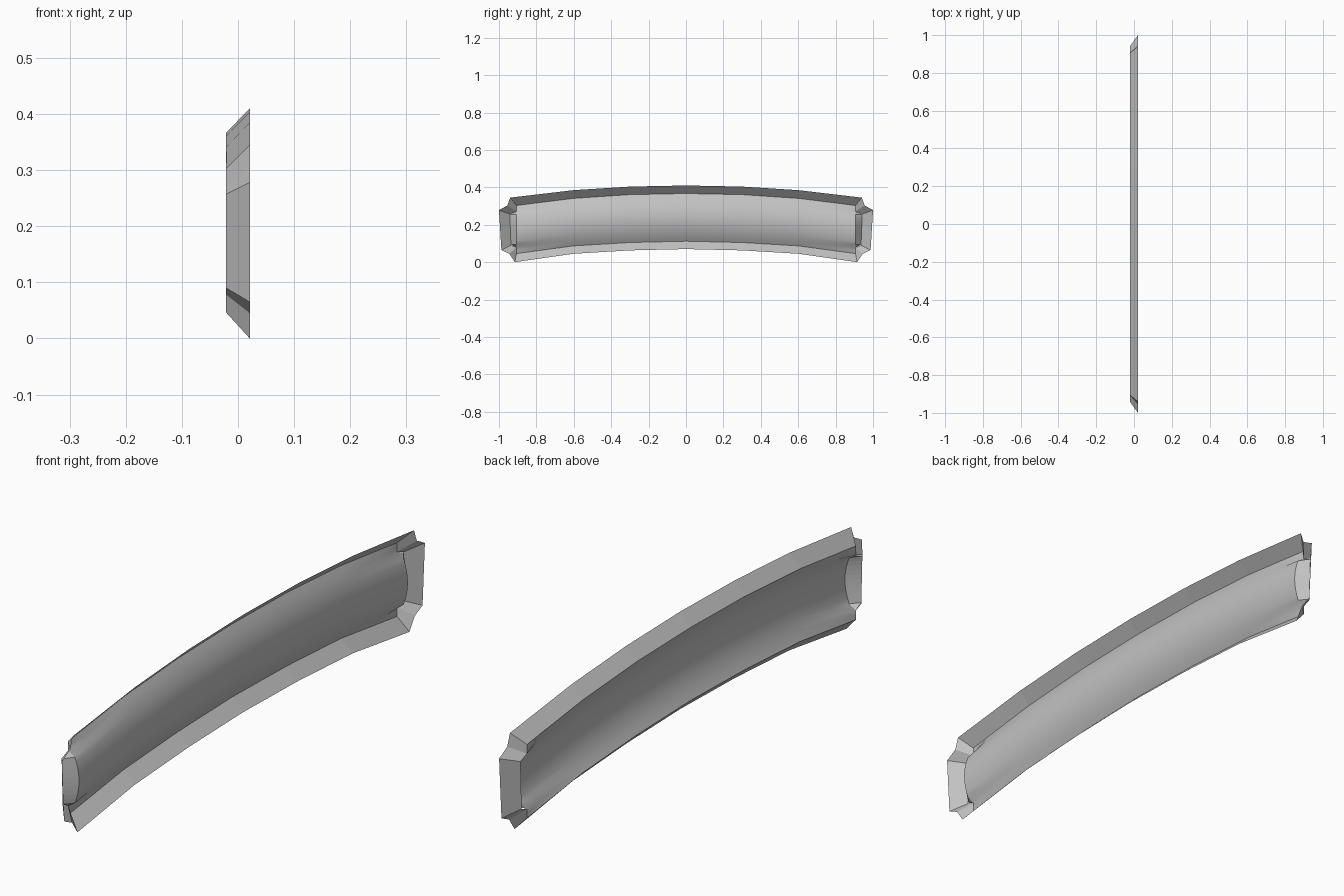
import bpy
import bmesh

cube = bpy.data.objects.get("Cube")
if cube:
    bpy.data.objects.remove(cube)

grey = bpy.data.materials.new("plain grey")
COLOUR = (0.54, 0.54, 0.54, 1)
grey.diffuse_color = COLOUR
grey.use_nodes = True
grey.node_tree.nodes["Principled BSDF"].inputs["Base Color"].default_value = COLOUR

BACK, FRONT = -0.021, 0.021
END = 0.906      # where the domed panel stops
NOTCH = 0.25     # share of the half height taken by a corner notch

# Panel sections: (y, bottom z, top z)
sections = [(0, .112, .367), (.3, .105, .361), (.6, .087, .341),
            (.83, .056, .313), (END, .046, .303)]
end_top, end_bottom = (.942, .257), (.936, .09)

# Half outlines (y, z), from the middle of the top round one end to the middle of the bottom
outer = [(0, .41), (.3, .404), (.6, .385), (.94, .345), (.955, .303), (1, .278),
         (.987, .065), (.945, .045), (.915, 0), (.6, .045), (.3, .063), (0, .07)]
inner = [(0, .367), (.3, .361), (.6, .341), (END, .303), (END, .271), end_top,
         end_bottom, (END, .078), (END, .046), (.6, .087), (.3, .105), (0, .112)]


def full_loop(half, x):
    """Mirror a half outline across y = 0 and place it at depth x."""
    return [(x, y, z) for y, z in half + [(-y, z) for y, z in reversed(half[1:-1])]]


def make_sheet(name, rows, smooth, closed=False):
    """Join rows of points into a sheet that faces the open side."""
    bm = bmesh.new()
    grid = [[bm.verts.new(p) for p in row] for row in rows]
    count = len(rows[0])
    for a, b in zip(grid, grid[1:]):
        for i in range(count if closed else count - 1):
            j = (i + 1) % count
            bm.faces.new((a[i], a[j], b[j], b[i]))
    bmesh.ops.remove_doubles(bm, verts=bm.verts, dist=0.0003)
    bmesh.ops.recalc_face_normals(bm, faces=bm.faces)
    if sum(f.normal.x * f.calc_area() for f in bm.faces) < 0:
        bmesh.ops.reverse_faces(bm, faces=bm.faces)
    for f in bm.faces:
        f.smooth = smooth
    mesh = bpy.data.meshes.new(name)
    bm.to_mesh(mesh)
    bm.free()
    mesh.materials.append(grey)
    obj = bpy.data.objects.new(name, mesh)
    bpy.context.collection.objects.link(obj)


def dome_row(y, bottom, top, side):
    """Cross-section of the panel, arched towards the front."""
    row = []
    steps = 16
    for i in range(steps + 1):
        u = i / steps
        t = 1 - abs(2 * u - 1)
        rise = 1 - (1 - t) ** 2
        if y == END and t <= NOTCH:
            rise = 0
        row.append((BACK + (FRONT - BACK) * rise, side * y, bottom + (top - bottom) * u))
    return row


# Flared rim with notched corners
make_sheet("flared_rim", [full_loop(outer, FRONT), full_loop(inner, BACK)], False, True)

# Domed panel that rises out of the groove behind the rim
rows = [dome_row(*s, -1) for s in reversed(sections[1:])] + [dome_row(*s, 1) for s in sections]
make_sheet("domed_panel", rows, True)

# Sloping walls that close the panel at each end
for side, name in ((1, "end_wall_back"), (-1, "end_wall_front")):
    edge = [p for p in dome_row(*sections[-1], side)][2:-2]
    foot = []
    for x, y, z in edge:
        f = max(0, min(1, (z - end_bottom[1]) / (end_top[1] - end_bottom[1])))
        foot.append((BACK, side * (end_bottom[0] + (end_top[0] - end_bottom[0]) * f),
                     end_bottom[1] + (end_top[1] - end_bottom[1]) * f))
    foot[0], foot[-1] = edge[0], edge[-1]
    make_sheet(name, [edge, foot], False)
